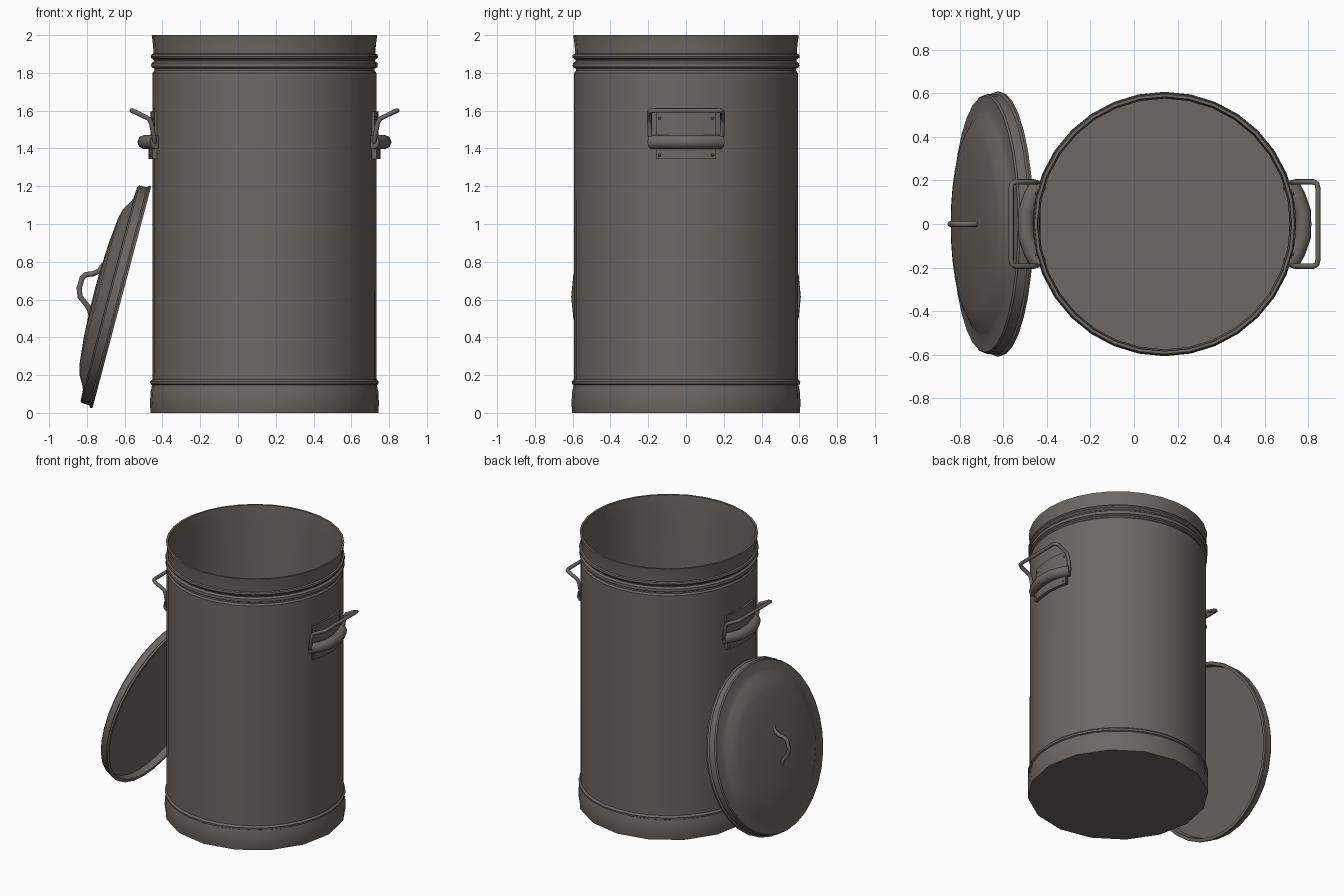
import bpy, bmesh, math
from mathutils import Matrix, Vector

if "Cube" in bpy.data.objects:
    bpy.data.objects.remove(bpy.data.objects["Cube"])

CX = 0.14  # barrel axis
metal = bpy.data.materials.new("dark_warm_grey_metal")
metal.diffuse_color = (0.15, 0.135, 0.12, 1)
metal.use_nodes = True
metal.node_tree.nodes["Principled BSDF"].inputs["Base Color"].default_value = metal.diffuse_color


def finish(ob, angle=35):
    ob.data.materials.clear()
    ob.data.materials.append(metal)
    bpy.ops.object.select_all(action='DESELECT')
    ob.select_set(True)
    bpy.context.view_layer.objects.active = ob
    bpy.ops.object.shade_smooth_by_angle(angle=math.radians(angle))
    return ob


def mesh_object(name, bm):
    bmesh.ops.recalc_face_normals(bm, faces=bm.faces)
    me = bpy.data.meshes.new(name)
    bm.to_mesh(me)
    bm.free()
    ob = bpy.data.objects.new(name, me)
    bpy.context.collection.objects.link(ob)
    return finish(ob)


def lathe(name, profile, matrix, n=32, coarse_bottom=False):
    """Revolve a (radius, height) profile; both ends are capped."""
    bm = bmesh.new()
    rings = []
    for k, (r, z) in enumerate(profile):
        ring = []
        for i in range(n):
            a = 2 * math.pi * i / n
            f = math.cos(2 * math.pi / n) if coarse_bottom and k == 0 and i % 2 else 1
            ring.append(bm.verts.new((r * f * math.cos(a), r * f * math.sin(a), z)))
        rings.append(ring)
    for a, b in zip(rings, rings[1:]):
        for i in range(n):
            j = (i + 1) % n
            bm.faces.new((a[i], a[j], b[j], b[i]))
    bm.faces.new(rings[0])
    bm.faces.new(rings[-1])
    bm.transform(matrix)
    return mesh_object(name, bm)


def rod(name, pts, radius, closed=False):
    """Round bar along a path."""
    cu = bpy.data.curves.new(name, 'CURVE')
    cu.dimensions = '3D'
    cu.bevel_depth = radius
    cu.bevel_resolution = 2
    cu.use_fill_caps = True
    sp = cu.splines.new('POLY')
    sp.points.add(len(pts) - 1)
    for p, co in zip(sp.points, pts):
        p.co = (*co, 1)
    sp.use_cyclic_u = closed
    ob = bpy.data.objects.new(name, cu)
    bpy.context.collection.objects.link(ob)
    bpy.ops.object.select_all(action='DESELECT')
    ob.select_set(True)
    bpy.context.view_layer.objects.active = ob
    bpy.ops.object.convert(target='MESH')
    return finish(bpy.context.object, 50)


def curved_plate(name, side, half_y, z0, z1, r0, r1, n=6):
    """Plate wrapped round the barrel wall."""
    bm = bmesh.new()
    loops = []
    for i in range(n + 1):
        a = math.asin(half_y / r1) * (2 * i / n - 1)
        loops.append([bm.verts.new((CX + side * r * math.cos(a), r * math.sin(a), z))
                      for r, z in ((r0, z0), (r1, z0), (r1, z1), (r0, z1))])
    for a, b in zip(loops, loops[1:]):
        for i in range(4):
            j = (i + 1) % 4
            bm.faces.new((a[i], a[j], b[j], b[i]))
    bm.faces.new(loops[0])
    bm.faces.new(loops[-1])
    return mesh_object(name, bm)


# barrel: base band, body, beads, flared rim, then inner wall and floor
lathe("barrel", [
    (0.603, 0), (0.606, 0.05), (0.603, 0.11), (0.595, 0.148), (0.604, 0.153),
    (0.605, 0.166), (0.593, 0.178), (0.592, 1.80), (0.583, 1.812), (0.583, 1.822),
    (0.598, 1.83), (0.600, 1.84), (0.598, 1.852), (0.584, 1.862), (0.584, 1.868),
    (0.600, 1.88), (0.602, 1.888), (0.598, 1.898), (0.587, 1.902), (0.590, 1.95),
    (0.597, 2.0), (0.583, 2.0), (0.575, 1.9), (0.575, 0.03)],
    Matrix.Translation((CX, 0, 0)), coarse_bottom=True)

# lid: leaning against the barrel, dome facing outwards to the left
n_dir, u_dir = Vector((-0.967, 0, 0.256)), Vector((0.256, 0, 0.967))
lid_m = Matrix((u_dir, (0, 1, 0), n_dir)).transposed().to_4x4()
lid_m.translation = (-0.615, 0, 0.612)
lathe("lid", [
    (0.578, 0.045), (0.585, 0.0), (0.606, 0.0), (0.608, 0.012), (0.597, 0.02),
    (0.595, 0.062), (0.588, 0.07), (0.525, 0.074), (0.50, 0.085), (0.45, 0.114),
    (0.40, 0.126), (0.25, 0.141), (0.10, 0.148), (0.02, 0.149)], lid_m)

# lid handle
rod("lid_handle", [(x, 0, z) for x, z in (
    (-0.71, 0.785), (-0.735, 0.752), (-0.765, 0.737), (-0.805, 0.732), (-0.825, 0.715),
    (-0.841, 0.66), (-0.836, 0.615), (-0.80, 0.57), (-0.785, 0.545), (-0.775, 0.50))], 0.014)

for side, label in ((1, "right"), (-1, "left")):
    def put(x, y, z):
        return (CX + side * (x - CX), y, z)

    # bracket plates
    curved_plate(label + "_bracket", side, 0.16, 1.345, 1.595, 0.585, 0.603)
    curved_plate(label + "_bracket_lip", side, 0.16, 1.345, 1.41, 0.585, 0.614)

    # bowed sleeve holding the bail
    rod(label + "_sleeve", [put(x, y, 1.434) for x, y in (
        (0.715, -0.185), (0.748, -0.13), (0.773, -0.06), (0.775, 0),
        (0.773, 0.06), (0.748, 0.13), (0.715, 0.185))], 0.038)

    # bail: closed bent wire loop
    half = [(0.722, 0.17, 1.425), (0.722, 0.19, 1.44), (0.738, 0.193, 1.53),
            (0.750, 0.193, 1.556), (0.822, 0.193, 1.592), (0.839, 0.185, 1.599),
            (0.843, 0.165, 1.601)]
    loop = half + [(x, -y, z) for x, y, z in reversed(half)]
    rod(label + "_bail", [put(*p) for p in loop], 0.0125, closed=True)

    # rivets
    for y in (-0.14, 0.14):
        for z, r in ((1.56, 0.603), (1.365, 0.614)):
            bm = bmesh.new()
            bmesh.ops.create_uvsphere(bm, u_segments=8, v_segments=6, radius=0.008)
            x = CX + side * math.sqrt(r * r - y * y)
            bm.transform(Matrix.Translation((x, y, z)))
            mesh_object(label + "_rivet", bm)
